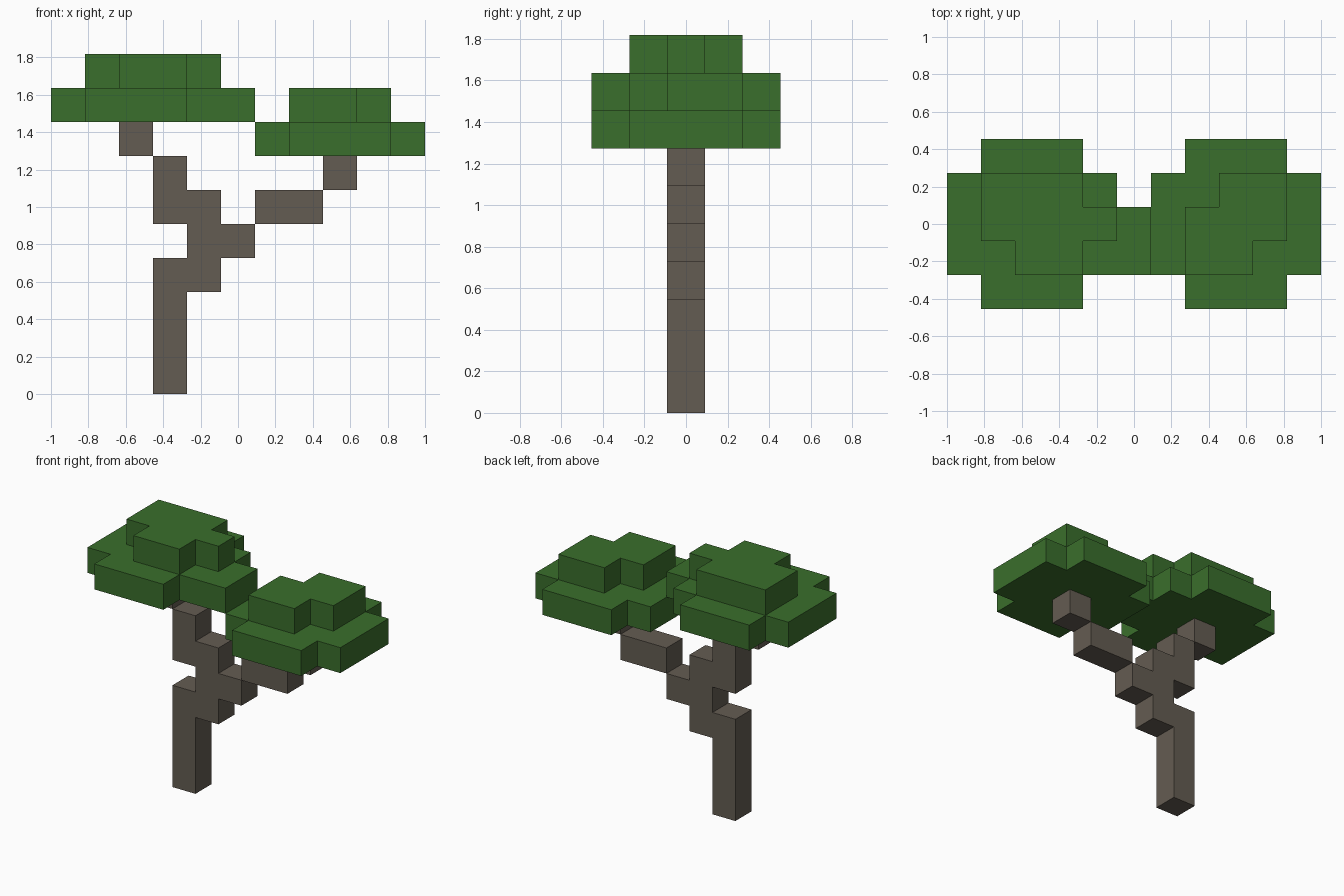
import bpy, bmesh, math
from mathutils import Vector

if "Cube" in bpy.data.objects:
    bpy.data.objects.remove(bpy.data.objects["Cube"], do_unlink=True)

U = 2 / 11                              # edge of one block
ORIGIN = Vector((-5.5, -2.5, 0))        # corner of the block grid


def material(name, colour):
    mat = bpy.data.materials.new(name)
    mat.use_nodes = True
    mat.diffuse_color = colour
    mat.node_tree.nodes["Principled BSDF"].inputs["Base Color"].default_value = colour
    return mat


def block_object(name, cells, mat):
    """Outer skin of a set of grid cells, with coplanar faces merged."""
    bm = bmesh.new()
    for cell in cells:
        for axis in range(3):
            for side in (0, 1):
                near = list(cell)
                near[axis] += 2 * side - 1
                if tuple(near) in cells:
                    continue
                ring = [(0, 0), (1, 0), (1, 1), (0, 1)]
                if not side:
                    ring.reverse()
                verts = []
                for a, b in ring:
                    p = Vector(cell)
                    p[axis] += side
                    p[(axis + 1) % 3] += a
                    p[(axis + 2) % 3] += b
                    verts.append(bm.verts.new((p + ORIGIN) * U))
                bm.faces.new(verts)
    bmesh.ops.remove_doubles(bm, verts=bm.verts, dist=U / 100)
    bmesh.ops.dissolve_limit(bm, angle_limit=math.radians(1),
                             verts=bm.verts, edges=bm.edges)
    mesh = bpy.data.meshes.new(name)
    bm.to_mesh(mesh)
    bm.free()
    mesh.materials.append(mat)
    obj = bpy.data.objects.new(name, mesh)
    bpy.context.collection.objects.link(obj)
    return obj


def layer(z, rows):
    """Cells of one flat layer, drawn as a plan with the back row first."""
    return {(x, 4 - r, z) for r, row in enumerate(rows)
            for x, mark in enumerate(row) if mark == "#"}


bark = material("bark brown", (0.127, 0.107, 0.084, 1))
leaf = material("leaf green", (0.042, 0.156, 0.025, 1))

# Trunk and branches: a side elevation one block deep, top row first
elevation = ["..#.....",
             "...#....#",
             "...##.##",
             "....##",
             "...##",
             "...#",
             "...#",
             "...#"]
trunk = {(x, 2, 7 - r) for r, row in enumerate(elevation)
         for x, mark in enumerate(row) if mark == "#"}
block_object("trunk_and_branches", trunk, bark)

# Higher canopy on the right
right_canopy = layer(8, [".###",
                         "#####",
                         "######",
                         "######",
                         ".###"])
right_canopy |= layer(9, ["",
                          ".###",
                          ".####",
                          "..##",
                          ""])
block_object("right_canopy", right_canopy, leaf)

# Lower canopy on the left
left_canopy = layer(7, [".......###.",
                        "......#####",
                        "......#####",
                        "......#####",
                        ".......###."])
left_canopy |= layer(8, ["",
                         "........##",
                         ".......###",
                         ".......##",
                         ""])
block_object("left_canopy", left_canopy, leaf)
